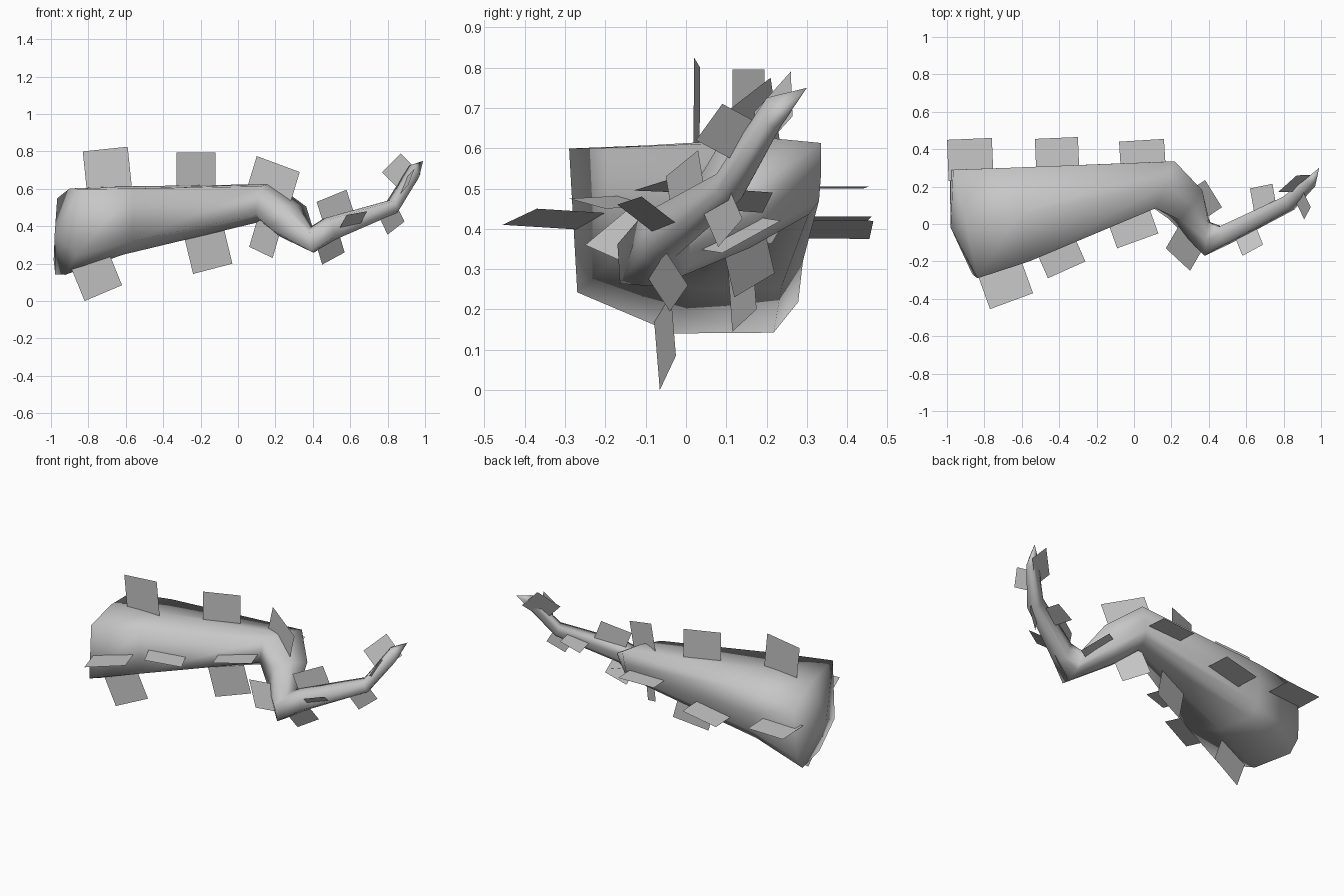
import bpy
import bmesh
from mathutils import Vector

cube = bpy.data.objects.get("Cube")
if cube:
    bpy.data.objects.remove(cube, do_unlink=True)

grey = bpy.data.materials.new("plain_grey")
grey.use_nodes = True
colour = (0.57, 0.57, 0.57, 1)
grey.diffuse_color = colour
grey.node_tree.nodes["Principled BSDF"].inputs["Base Color"].default_value = colour


def make_object(name, bm):
    """Turn a bmesh into a grey object in the scene."""
    mesh = bpy.data.meshes.new(name)
    bm.to_mesh(mesh)
    bm.free()
    mesh.materials.append(grey)
    obj = bpy.data.objects.new(name, mesh)
    bpy.context.scene.collection.objects.link(obj)
    return obj


# Boxy eight-sided cross-section, as (across, up) factors
section = [(-1, .88), (0, 1), (1, .88), (1, .1),
           (.96, -.55), (.75, -.9), (-.1, -1), (-.93, -.65)]

# Rings along the branch: centre, half-width vector, half-height vector
rings = [
    ((-.915, 0, .37), (-.065, .29, -.025), (.015, 0, .232)),
    ((-.62, .05, .43), (-.06, .25, -.01), (0, 0, .183)),
    ((.15, .21, .525), (.05, .125, 0), (.02, 0, .1)),
    ((.27, .10, .43), (.06, .08, 0), (.04, 0, .085)),
    ((.395, -.08, .325), (.01, .09, .02), (-.01, 0, .065)),
    ((.49, -.06, .385), (-.02, .045, 0), (-.02, 0, .06)),
    ((.83, .11, .505), (-.02, .035, 0), (-.015, 0, .035)),
    ((.945, .22, .69), (-.015, .02, 0), (-.015, 0, .04)),
]

# Crooked tapering branch, closed by a blunt butt and a pointed tip
bm = bmesh.new()
loops = []
for centre, across, up in rings:
    c, a, u = Vector(centre), Vector(across), Vector(up)
    loops.append([bm.verts.new(c + a * s + u * t) for s, t in section])
count = len(section)
for first, second in zip(loops, loops[1:]):
    for i in range(count):
        j = (i + 1) % count
        bm.faces.new((first[i], first[j], second[j], second[i]))
for loop, apex in ((loops[0], (-.98, -.02, .36)), (loops[-1], (.99, .3, .75))):
    point = bm.verts.new(apex)
    for i in range(count):
        bm.faces.new((loop[i], loop[(i + 1) % count], point))
bmesh.ops.recalc_face_normals(bm, faces=bm.faces)
branch = make_object("branch", bm)
for polygon in branch.data.polygons:
    polygon.use_smooth = True


def add_card(name, start, end, inward):
    """Flat square card hung from its outer edge, running into the branch."""
    p, q = Vector(start), Vector(end)
    along = (q - p).normalized()
    pull = Vector(inward)
    pull = (pull - along * pull.dot(along)).normalized()
    pull *= (q - p).length * .92
    card = bmesh.new()
    card.faces.new([card.verts.new(v) for v in (p, q, q + pull, p + pull)])
    make_object(name, card)


def add_row(side, inward, edges):
    """Row of cards that all point the same way into the branch."""
    for number, (start, end) in enumerate(edges, 1):
        add_card(f"{side}_card_{number}", start, end, inward)


# Cards on the four sides of the thick part of the branch
add_row("top", (0, 0, -1), [
    ((-.83, .035, .80), (-.59, .02, .825)),
    ((-.33, .115, .795), (-.12, .195, .795)),
    ((.10, .21, .775), (.33, .10, .69)),
    ((.42, -.05, .53), (.58, .03, .595)),
])
add_row("bottom", (0, 0, 1), [
    ((-.82, -.065, 0), (-.62, -.025, .085)),
    ((-.24, .115, .145), (-.03, .175, .20)),
    ((.185, .12, .23), (.06, .22, .29)),
])
add_row("back", (0, -1, 0), [
    ((-1, .45, .42), (-.76, .46, .43)),
    ((-.53, .455, .375), (-.30, .465, .42)),
    ((-.08, .44, .50), (.16, .455, .505)),
    ((.62, .19, .44), (.74, .215, .49)),
])
add_row("front", (0, 1, 0), [
    ((-.77, -.455, .41), (-.54, -.37, .45)),
    ((-.46, -.29, .475), (-.26, -.20, .45)),
    ((-.09, -.13, .495), (.13, -.05, .52)),
    ((.30, -.25, .36), (.17, -.13, .46)),
])

# Slanted cards around the elbow and the thin tip
add_card("elbow_back_card", (.38, .235, .42), (.47, .09, .34), (-.7, -.7, 0))
add_card("elbow_bottom_card", (.45, -.04, .195), (.57, .005, .26), (0, -.45, .95))
add_card("twig_front_card", (.58, -.17, .46), (.69, -.11, .48), (-.3, .7, -.55))
add_card("tip_top_card", (.77, .17, .69), (.87, .26, .79), (.5, -.1, -.8))
add_card("tip_bottom_card", (.80, .08, .355), (.89, .14, .425), (-.3, -.3, 1))
add_card("tip_front_card", (.91, .025, .62), (.945, .09, .71), (-.4, .8, -.45))
